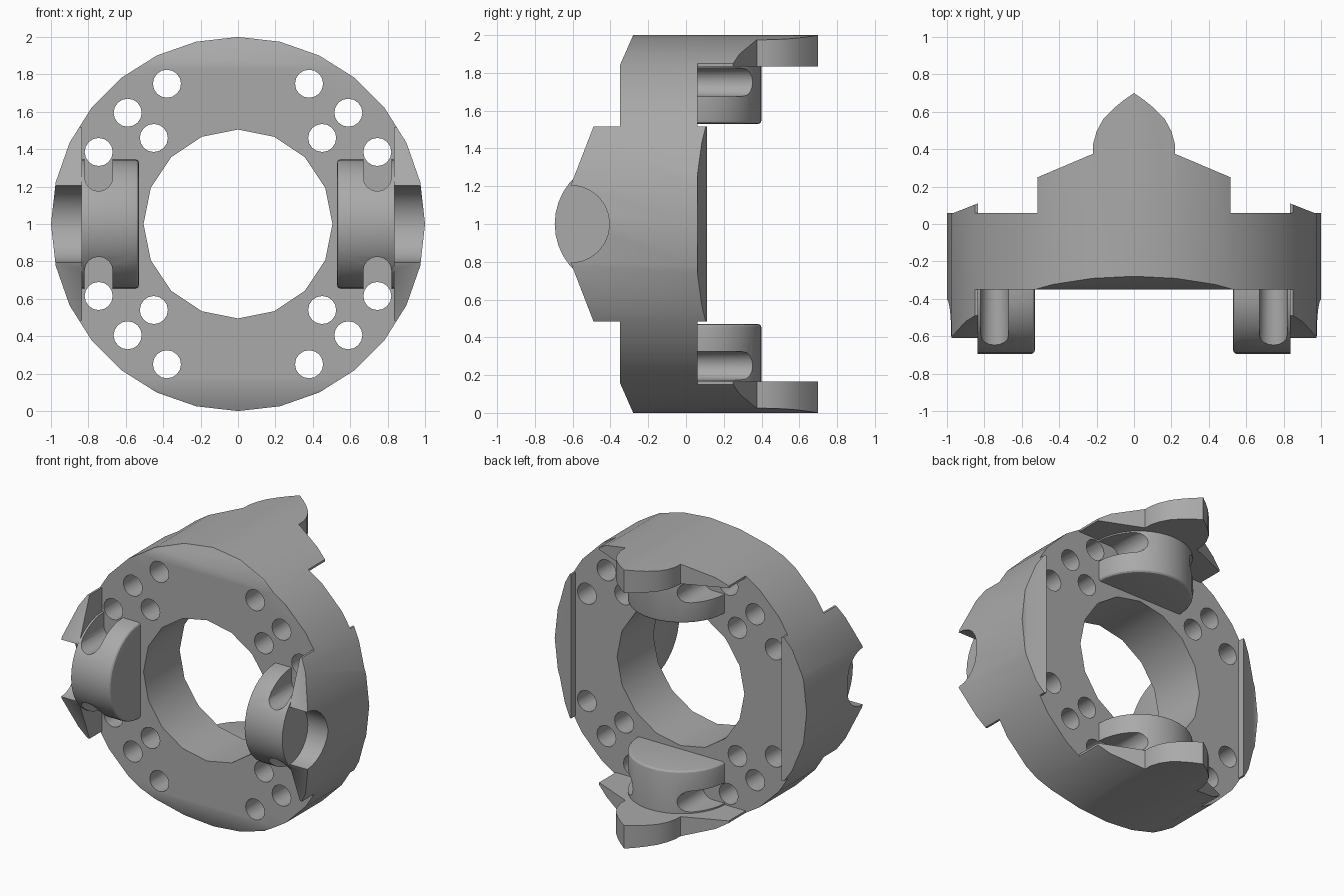
import bpy, bmesh, math
from mathutils import Vector

if "Cube" in bpy.data.objects:
    bpy.data.objects.remove(bpy.data.objects["Cube"], do_unlink=True)

steel = bpy.data.materials.new("grey_steel")
steel.use_nodes = True
steel.diffuse_color = (0.4, 0.4, 0.4, 1)
steel.node_tree.nodes["Principled BSDF"].inputs["Base Color"].default_value = (0.4, 0.4, 0.4, 1)

FRONT, BACK = -0.35, 0.06      # faces of the ring
INNER = 0.835                  # inner side of the raised walls


def arc(cu, cv, r, start, end, n):
    """Points on an arc, angles in degrees, both ends included."""
    angles = [math.radians(start + (end - start) * i / n) for i in range(n + 1)]
    return [(cu + r * math.cos(a), cv + r * math.sin(a)) for a in angles]


def prism(name, outline, axis, lo, hi, bevel_at=None, bevel=0.0):
    """Extrude an outline along an axis; the outline uses the other two axes in order."""
    def place(p, h):
        c = list(p)
        c.insert("xyz".index(axis), h)
        return Vector(c)
    bm = bmesh.new()
    base = bm.faces.new([bm.verts.new(place(p, lo)) for p in outline])
    new = bmesh.ops.extrude_face_region(bm, geom=[base])["geom"]
    shift = place((0, 0), hi - lo)
    for v in new:
        if isinstance(v, bmesh.types.BMVert):
            v.co += shift
    bmesh.ops.recalc_face_normals(bm, faces=bm.faces)
    if bevel_at is not None:
        i = "xyz".index(axis)
        edges = [e for e in bm.edges if all(abs(v.co[i] - bevel_at) < 1e-4 for v in e.verts)]
        bmesh.ops.bevel(bm, geom=edges, offset=bevel, segments=3, profile=0.5, affect='EDGES')
    mesh = bpy.data.meshes.new(name)
    bm.to_mesh(mesh)
    bm.free()
    mesh.materials.append(steel)
    ob = bpy.data.objects.new(name, mesh)
    bpy.context.collection.objects.link(ob)
    return ob


def slice_off(ob, point, normal):
    """Cut away the side the normal points to and cap the cut."""
    bm = bmesh.new()
    bm.from_mesh(ob.data)
    cut = bmesh.ops.bisect_plane(bm, geom=bm.verts[:] + bm.edges[:] + bm.faces[:],
                                 plane_co=point, plane_no=normal, clear_outer=True)
    edges = [e for e in cut["geom_cut"] if isinstance(e, bmesh.types.BMEdge)]
    bmesh.ops.edgeloop_fill(bm, edges=edges)
    bmesh.ops.recalc_face_normals(bm, faces=bm.faces)
    bm.to_mesh(ob.data)
    bm.free()


def combine(target, other, operation):
    mod = target.modifiers.new("combine", 'BOOLEAN')
    mod.operation, mod.solver, mod.object = operation, 'EXACT', other
    bpy.context.view_layer.objects.active = target
    bpy.ops.object.modifier_apply(modifier=mod.name)
    bpy.data.objects.remove(other, do_unlink=True)


# Ring slab with slanted front rims at top and bottom
body = prism("coupling_ring", [(FRONT, 0.16), (FRONT, 1.84), (-0.275, 2.01), (BACK, 2.01),
                               (BACK, -0.01), (-0.275, -0.01)], "x", -1.1, 1.1)

# Side walls: forward ears with a round notch, and a sloping lip at the back
notch = arc(-0.61, 1, 0.205, 90, -90, 12)
ear = [(0.11, 0.485), (0.11, 1.515), (-0.49, 1.515)] + notch + [(-0.49, 0.485)]
for s in (-1, 1):
    wall = prism("side_wall", ear, "x", min(s * INNER, s * 1.1), max(s * INNER, s * 1.1))
    slice_off(wall, (s * INNER, 0.11, 1), (s * 0.065, 0.165, 0))
    combine(body, wall, 'UNION')

# Top and bottom walls with a pointed tongue at the back
half = [(0.515, -0.2), (0.515, 0.25), (0.22, 0.375), (0.218, 0.43), (0.2, 0.495),
        (0.165, 0.56), (0.11, 0.617), (0.055, 0.662)]
tongue = half + [(0, 0.7)] + [(-x, y) for x, y in reversed(half)]
for s in (-1, 1):
    a, b = 1 + s * INNER, 1 + s * 1.1
    combine(body, prism("end_wall", tongue, "z", min(a, b), max(a, b)), 'UNION')

# Round outside
combine(body, prism("outer_round", arc(0, 1, 1, 0, 360, 28)[:-1], "y", -0.9, 0.9), 'INTERSECT')

# Half-round bosses against the inside of each wall
for s in (-1, 1):
    dome = arc(FRONT, 1, 0.345, 90, 270, 18)
    near, far = s * 0.53, s * (INNER + 0.003)
    front_boss = prism("front_boss", dome + [(-0.25, 0.655), (-0.25, 1.345)], "x",
                       min(near, far), max(near, far), near, 0.02)
    combine(body, front_boss, 'UNION')
    dome = arc(0, 0.05, 0.35, 0, 180, 18)
    near, far = 1 + s * 0.53, 1 + s * (INNER + 0.003)
    back_boss = prism("back_boss", dome + [(-0.35, -0.04), (0.35, -0.04)], "z",
                      min(near, far), max(near, far), near, 0.02)
    combine(body, back_boss, 'UNION')

# Central bore
combine(body, prism("bore", arc(0, 1, 0.505, 0, 360, 16)[:-1], "y", -0.9, 0.9), 'DIFFERENCE')

# Bolt holes, and the slots that clear them through the bosses
R = 0.075
for sx in (-1, 1):
    for sz in (-1, 1):
        for x, z in ((0.38, 0.75), (0.59, 0.595), (0.45, 0.46), (0.745, 0.385)):
            hole = arc(sx * x, 1 + sz * z, R, 0, 360, 16)[:-1]
            combine(body, prism("bolt_hole", hole, "y", -0.5, 0.2), 'DIFFERENCE')
        slot = arc(0.745, 0.25, R, 180, 360, 8) + arc(0.745, 0.385, R, 0, 180, 8)
        slot = [(sx * u, 1 + sz * v) for u, v in slot]
        combine(body, prism("front_slot", slot, "y", -0.9, FRONT), 'DIFFERENCE')
        slot = arc(0.25, 0.75, R, 90, 270, 8) + arc(0.38, 0.75, R, -90, 90, 8)
        slot = [(sx * u, 1 + sz * v) for u, v in slot]
        combine(body, prism("back_slot", slot, "y", BACK, 0.9), 'DIFFERENCE')

# Smooth curved faces, keep the machined edges crisp
bpy.ops.object.select_all(action='DESELECT')
body.select_set(True)
bpy.context.view_layer.objects.active = body
bpy.ops.object.shade_smooth_by_angle(angle=math.radians(24))
